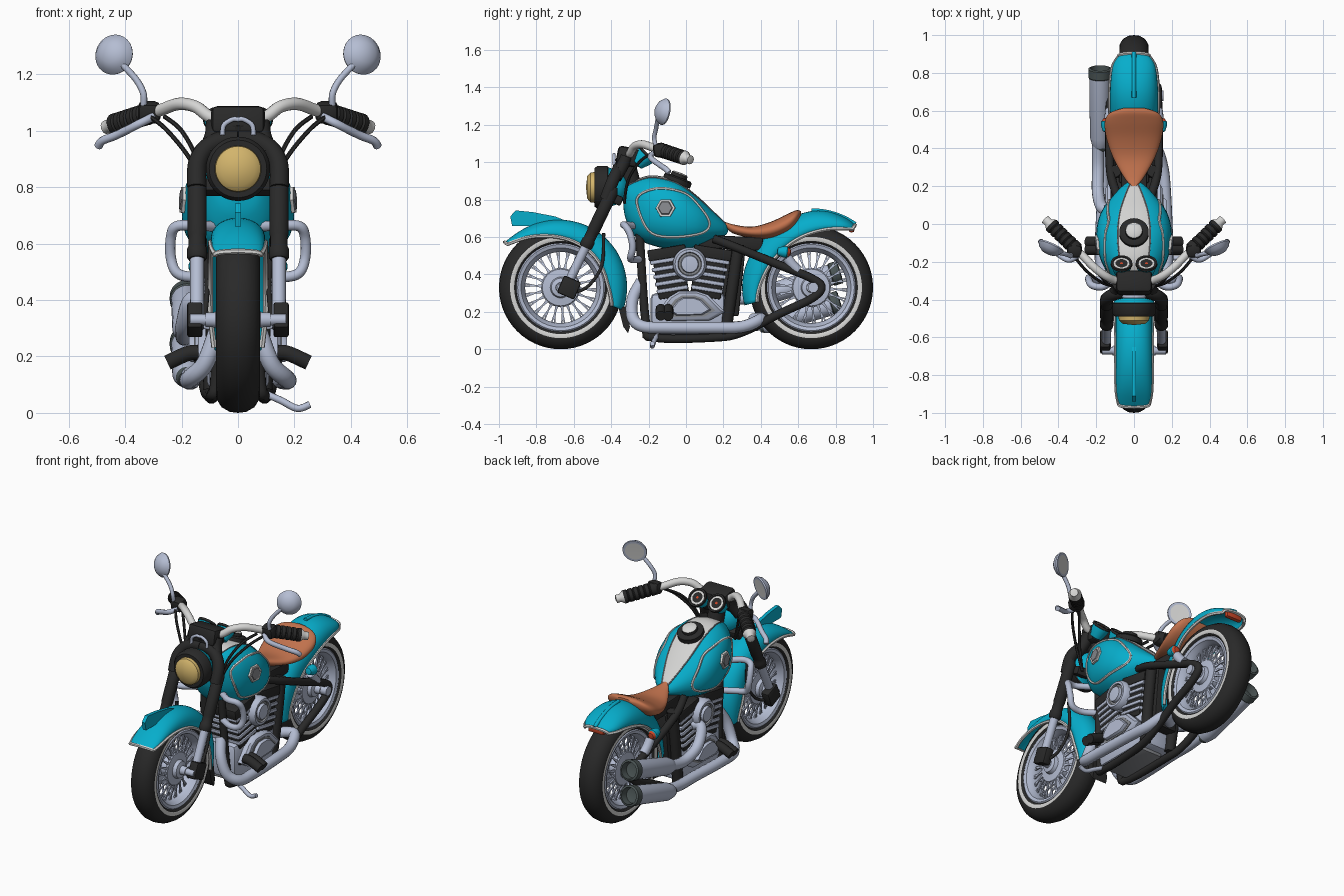
import bpy, bmesh, math
from mathutils import Vector, Matrix
from mathutils.bvhtree import BVHTree

if "Cube" in bpy.data.objects:
    bpy.data.objects.remove(bpy.data.objects["Cube"])

COL = dict(teal=(.002, .42, .60), black=(.022, .022, .022), chrome=(.46, .51, .65), white=(.66, .66, .65),
           brown=(.54, .17, .075), yellow=(.65, .46, .15), red=(.58, .06, .02), grey=(.24, .25, .27),
           gunmetal=(.07, .09, .09))
MAT = {}
for k, c in COL.items():
    MAT[k] = bpy.data.materials.new(k)
    MAT[k].diffuse_color = (*c, 1)


def make(name, V, F, mats, idx=None, mirror=False, solid=0, angle=40):
    mats = [mats] if isinstance(mats, str) else mats
    V, F, idx, n = [tuple(v) for v in V], list(F), list(idx or [0] * len(F)), len(V)
    if mirror:
        F += [[n + i for i in reversed(f)] for f in F]
        V += [(-x, y, z) for x, y, z in V]
        idx += idx
    me = bpy.data.meshes.new(name)
    me.from_pydata(V, [], F)
    for m in mats:
        me.materials.append(MAT[m])
    for p, i in zip(me.polygons, idx):
        p.material_index = i
    bm = bmesh.new()
    bm.from_mesh(me)
    bmesh.ops.remove_doubles(bm, verts=bm.verts, dist=1e-5)
    bmesh.ops.recalc_face_normals(bm, faces=bm.faces)
    bm.to_mesh(me)
    bm.free()
    ob = bpy.data.objects.new(name, me)
    bpy.context.collection.objects.link(ob)
    if solid:
        ob.modifiers.new("thickness", 'SOLIDIFY').thickness = solid
    bpy.ops.object.select_all(action='DESELECT')
    ob.select_set(True)
    bpy.context.view_layer.objects.active = ob
    bpy.ops.object.shade_smooth_by_angle(angle=math.radians(angle))
    return ob


def spline(P, n=6, loop=False):
    N, out = len(P), []
    g = lambda k: P[k % N] if loop else P[min(max(k, 0), N - 1)]
    for i in range(N if loop else N - 1):
        for s in range(n):
            t = s / n
            out.append([.5 * (2*b + (c - a)*t + (2*a - 5*b + 4*c - d)*t*t + (3*b - a - 3*c + d)*t**3)
                        for a, b, c, d in zip(g(i - 1), g(i), g(i + 1), g(i + 2))])
    return out if loop else out + [list(P[-1])]


def skin(name, rings, mats, closed=True, caps=True, loop=False, pick=None, **kw):
    m, R = len(rings[0]), len(rings)
    F, idx = [], []
    for i in range(R if loop else R - 1):
        for j in range(m if closed else m - 1):
            a, b = i * m, (i + 1) % R * m
            F.append([a + j, a + (j + 1) % m, b + (j + 1) % m, b + j])
            idx.append(pick(i, j) if pick else 0)
    if caps and closed and not loop:
        F += [list(range(m)), list(range((R - 1) * m, R * m))]
        idx += [idx[0], idx[-1]]
    return make(name, [v for r in rings for v in r], F, mats, idx, **kw)


def tube(name, pts, r, mat, n=6, seg=10, loop=False, **kw):
    P = [Vector(p) for p in (spline(pts, n, loop) if n > 1 else pts)]
    N, rings, q, old = len(P), [], None, None
    for i, p in enumerate(P):
        t = (P[(i + 1) % N] - P[i - 1]) if loop else (P[min(i + 1, N - 1)] - P[max(i - 1, 0)])
        q = old.rotation_difference(t) @ q if q else t.to_track_quat('Z', 'Y')
        old = t
        rings.append([p + q @ Vector((r * math.cos(a), r * math.sin(a), 0))
                      for a in (math.tau * j / seg for j in range(seg))])
    return skin(name, rings, mat, loop=loop, **kw)


def lathe(name, prof, c, d, mats, seg=32, bands=None, loop=False, **kw):
    q = Vector(d).to_track_quat('Z', 'Y')
    rings = [[Vector(c) + q @ Vector((r * math.cos(math.tau * j / seg), r * math.sin(math.tau * j / seg), h))
              for j in range(seg)] for r, h in prof]
    return skin(name, rings, mats, loop=loop, pick=(lambda i, j: bands[i]) if bands else None, **kw)


def box(name, c, size, mat, rot=0, bevel=.01, **kw):
    bm = bmesh.new()
    bmesh.ops.create_cube(bm, size=1, matrix=Matrix.Diagonal((*size, 1)))
    bmesh.ops.bevel(bm, geom=bm.edges[:], offset=bevel, segments=2, affect='EDGES', profile=.5)
    bm.transform(Matrix.Translation(c) @ Matrix.Rotation(rot, 4, 'X'))
    bm.verts.index_update()
    V, F = [v.co.copy() for v in bm.verts], [[v.index for v in f.verts] for f in bm.faces]
    bm.free()
    return make(name, V, F, mat, **kw)


def prism(name, yz, xs, mat, inset=0, **kw):
    cy, cz = sum(p[0] for p in yz) / len(yz), sum(p[1] for p in yz) / len(yz)
    ring = lambda x, s: [(x, cy + (y - cy) * s, cz + (z - cz) * s) for y, z in yz]
    return skin(name, [ring(xs[0], 1), ring(xs[1], 1), ring(xs[1] + inset, 1 - 10 * inset)], mat, **kw)


def body(rows, n=2.3, seg=32):
    sgn = lambda v: math.copysign(abs(v) ** (2 / n), v)
    return [[(w * sgn(math.cos(math.tau * j / seg)), y, (t + b) / 2 + (t - b) / 2 * sgn(math.sin(math.tau * j / seg)))
             for j in range(seg)] for y, t, b, w in rows]


# wheels: tyre with white band, rim, spokes, hub
for end, cy in (("front", -.67), ("rear", .67)):
    c = (0, cy, .33)
    half = [(.33, 0), (.326, .03), (.31, .058), (.285, .074), (.271, .078), (.249, .077), (.238, .068), (.23, .05)]
    prof = [(r, -x) for r, x in reversed(half)] + half[1:]
    lathe(end + "_tyre", prof, c, (1, 0, 0), ["black", "white"], 56, loop=True,
          bands=[1 if i in (2, 11) else 0 for i in range(len(prof))])
    rim = [(.237, .066), (.23, .072), (.212, .066), (.2, .045), (.19, .02)]
    lathe(end + "_rim", rim + [(r, -x) for r, x in reversed(rim)], c, (1, 0, 0), "chrome", 56, loop=True)
    hub = [(0, .115), (.025, .115), (.027, .08), (.05, .074), (.056, .052), (.098, .046), (.105, .035), (.06, .025)]
    lathe(end + "_hub", hub + [(r, -h) for r, h in reversed(hub)], c, (1, 0, 0), "chrome")
    V, F = [], []
    for k in range(44):
        a, b = math.tau * k / 44, math.tau * (k + (.8 if k % 2 else -.8)) / 44
        for r, x, ang in ((.09, .04, a), (.2, .02, b)):
            for dx, da in ((-.004, -1), (.004, -1), (.004, 1), (-.004, 1)):
                t = ang + da * .004 / r
                V.append((x + dx, cy + r * math.cos(t), .33 + r * math.sin(t)))
        o = 8 * k
        F += [[o + j, o + (j + 1) % 4, o + 4 + (j + 1) % 4, o + 4 + j] for j in range(4)]
    make(end + "_spokes", V, F, "chrome", mirror=True)


# fenders: arched sheet swept round the wheel, with light edge trim
def fender(name, cy, rows):
    rings = []
    for a, rc, re, w in spline(rows, 6):
        a, ring = math.radians(a), []
        for k in range(17):
            t = (k / 8 - 1) * math.pi / 2
            r = re + (rc - re) * max(math.cos(t), 0) ** .75
            ring.append((w * math.sin(t), cy + r * math.cos(a), .33 + r * math.sin(a)))
        rings.append(ring)
    skin(name, rings, "teal", closed=False, solid=.008)
    edge = [r[16] for r in rings]
    tube(name + "_trim", edge + rings[-1][15:7:-1], .010, "white", n=1, seg=6, mirror=True)


fender("front_fender", -.67, [(-20, .355, .29, .085), (5, .355, .25, .098), (40, .357, .245, .098),
       (75, .36, .255, .097), (105, .365, .285, .097), (130, .375, .335, .093), (141, .385, .367, .08)])
fender("rear_fender", .67, [(195, .37, .30, .09), (165, .37, .26, .10), (135, .37, .25, .11),
       (110, .385, .265, .126), (85, .413, .30, .128), (64, .415, .35, .115), (55, .408, .38, .08)])
prism("front_fender_fin", [(-.93, .66), (-.94, .71), (-.91, .742), (-.82, .733), (-.70, .71), (-.60, .67),
      (-.54, .63), (-.62, .64), (-.8, .66)], (-.011, .011), "teal")
tube("rear_fender_ridge", [(0, .67 + .412 * math.cos(a), .33 + .412 * math.sin(a)) for a in
     (math.radians(d) for d in range(90, 54, -7))], .012, "teal")
prism("mud_flap", [(-.36, .22), (-.315, .23), (-.30, .12), (-.31, .085), (-.335, .12)], (-.05, .05), "black")
box("tail_light", (0, .885, .645), (.11, .03, .04), "red")
lathe("rear_signals", [(0, -.045), (.02, -.04), (.03, -.01), (.031, .01), (.026, .014), (.018, .028), (0, .032)],
      (.145, .53, .52), (0, 1, -.1), ["teal", "red"], 20, bands=[0, 0, 0, 0, 1, 1], mirror=True)
tube("signal_brackets", [(.13, .54, .49), (.128, .57, .45), (.125, .60, .42)], .028, "chrome", mirror=True)

# fuel tank with light centre stripe, pinstripe and plain badge
tank = body(spline([(-.335, .81, .76, .02), (-.32, .87, .69, .08), (-.27, .905, .60, .13), (-.18, .93, .555, .18),
                    (-.05, .90, .532, .20), (.06, .82, .55, .175), (.15, .735, .585, .11), (.21, .675, .61, .05),
                    (.225, .65, .63, .015)], 6))
ob = skin("fuel_tank", tank, ["teal", "white"], pick=lambda i, j: int(6 <= j <= 9))
tube("tank_stripe_edge", [r[6] for r in tank[3:-2]], .004, "grey", n=1, seg=6, mirror=True)
bvh = BVHTree.FromPolygons([v.co for v in ob.data.vertices], [list(p.vertices) for p in ob.data.polygons])
side = lambda y, z: bvh.ray_cast(Vector((1, y, z)), Vector((-1, 0, 0)))[0]
line = spline([(-.26, .77), (-.24, .83), (-.14, .86), (-.01, .835), (.07, .765), (.125, .675), (.08, .62),
               (-.09, .60), (-.2, .635)], 5, True)
tube("tank_pinstripe", [p for p in (side(*q) for q in line) if p], .008, "white", n=1, seg=6, loop=True, mirror=True)
p, nrm = bvh.ray_cast(Vector((1, -.11, .755)), Vector((-1, 0, 0)))[:2]
lathe("tank_badge", [(0, .012), (.036, .012), (.04, .008), (.052, .008), (.054, -.006), (0, -.006)], p,
      nrm if nrm.x > 0 else -nrm, ["grey", "white"], 6, bands=[0, 0, 1, 1, 1], mirror=True)
lathe("filler_cap", [(.078, -.02), (.078, .008), (.068, .016), (.046, .016), (.044, .034), (.036, .04), (0, .042)],
      (0, -.045, .905), (0, .38, 1), ["black", "white"], bands=[0, 0, 0, 0, 1, 1])

# seat
skin("seat", body(spline([(.2, .685, .665, .015), (.25, .668, .62, .055), (.35, .655, .595, .11),
     (.45, .68, .59, .145), (.54, .722, .62, .155), (.59, .743, .665, .125), (.615, .738, .71, .05)], 5)), "brown")
box("under_seat_frame", (0, .24, .57), (.14, .34, .07), "black", rot=-.05)

# frame
tube("swing_frame", [(.09, .15, .59), (.125, .28, .54), (.13, .5, .45), (.126, .67, .38), (.124, .725, .33),
     (.124, .67, .27), (.124, .5, .19), (.115, .3, .09), (.10, .15, .062), (.09, -.17, .062), (.075, -.215, .14),
     (.06, -.25, .64)], .023, "black", mirror=True)
tube("seat_post", [(.10, .28, .56), (.10, .25, .35), (.09, .21, .08)], .032, "black", mirror=True)
box("oil_tank", (0, .25, .36), (.16, .10, .36), "black", rot=-.1)
tube("steering_neck", [(0, -.22, .66), (0, -.29, .88), (0, -.33, 1.03)], .05, "black", seg=16)

# engine: case, V of finned cylinders, side covers
box("engine_case", (0, .01, .19), (.22, .40, .22), "chrome", bevel=.03)
box("skid_plate", (0, .0, .075), (.15, .32, .03), "grey")
for nm, s in (("front", -1), ("rear", 1)):
    for k in range(6):
        d = .05 + k * .039
        top = k == 5
        box(f"{nm}_cylinder_{'head' if top else 'fin_%d' % k}", (0, .02 + s * (.085 + d * .15), .27 + d),
            (.25, .205 if top else .17 + .006 * k, .06 if top else .022), "black" if top else "chrome",
            rot=-s * .16, bevel=.007)
    box(nm + "_cylinder_core", (0, .02 + s * .10, .385), (.232, .165, .22), "black", rot=-s * .16)
tri = [(-.16, .19), (-.10, .15), (.13, .155), (.21, .20), (.12, .29), (.06, .31), (-.04, .31), (-.09, .28)]
shrink = lambda s: [(.02 + (y - .02) * s, .225 + (z - .225) * s) for y, z in tri]
prism("engine_side_cover", tri, (.10, .14), "chrome", inset=.012, mirror=True)
prism("engine_cover_groove", shrink(.72), (.14, .156), "grey", mirror=True)
prism("engine_cover_panel", shrink(.6), (.15, .164), "chrome", inset=.01, mirror=True)
lathe("air_cleaner", [(.05, -.06), (.085, -.05), (.09, 0), (.078, .02), (.064, .02), (.06, .01), (.048, .01),
      (.044, .026), (0, .03)], (.14, .02, .455), (1, 0, 0), ["chrome", "grey"], bands=[0, 0, 0, 0, 1, 1, 0, 0],
      mirror=True)

# exhausts: header on each side, two stacked silencers on the left
head = [(.05, -.24, .36), (.08, -.285, .27), (.12, -.285, .17), (.17, -.23, .122), (.175, -.1, .115), (.165, .15, .115)]
tube("right_exhaust", head + [(.15, .3, .12), (.11, .4, .16), (.03, .36, .16)], .032, "chrome", seg=14)
tube("left_exhaust", [(-x, y, z) for x, y, z in head] + [(-.17, .3, .12), (-.17, .45, .14)], .032, "chrome", seg=14)
tube("upper_exhaust", [(-.08, .10, .40), (-.16, .08, .40), (-.19, .16, .31), (-.19, .3, .27), (-.19, .45, .30)],
     .032, "chrome", seg=14)
for nm, z in (("upper", .285), ("lower", .125)):
    lathe(nm + "_silencer", [(.03, -.02), (.04, 0), (.053, .05), (.057, .38), (.062, .385), (.062, .43), (.05, .435),
          (.045, .39), (0, .38)], (-.18, .41, z), (0, .42, .13), ["chrome", "gunmetal"],
          bands=[1, 0, 0, 1, 1, 1, 1, 1])

# front fork
a, b = Vector((.145, -.655, .30)), Vector((.145, -.325, .99))
lathe("fork_lower", [(0, 0), (.024, 0), (.025, .34), (0, .34)], a, b - a, "chrome", 20, mirror=True)
lathe("fork_upper", [(0, .27), (.03, .27), (.036, .28), (.036, .31), (.031, .32), (.031, .36), (.034, .37),
      (.034, .60), (.02, .63), (0, .63)], a, b - a, "black", 20, mirror=True)
box("axle_clamp", (.153, -.625, .33), (.055, .10, .10), "black", rot=-.4, mirror=True)
lathe("front_axle", [(0, 0), (.02, 0), (.02, .17), (0, .17)], (0, -.67, .33), (1, 0, 0), "chrome", 16, mirror=True)
lathe("rear_axle", [(0, 0), (.028, 0), (.028, .155), (0, .155)], (0, .68, .33), (1, 0, 0), "chrome", 16, mirror=True)
tube("fork_shoulder", [(.146, -.43, .80), (.144, -.40, .88), (.115, -.375, .935), (.06, -.36, .965), (0, -.36, .97)],
     .034, "black", mirror=True)
box("lower_fork_bridge", (0, -.37, .80), (.26, .06, .05), "black", rot=-.4)
box("top_clamp", (0, -.31, 1.03), (.19, .12, .10), "black", rot=-.2, bevel=.02)
tube("upper_fork_tubes", [(.11, -.375, .92), (.085, -.34, .98), (.08, -.32, 1.03)], .034, "black", mirror=True)
tube("clamp_hoop", [(.055, -.385, .985), (.05, -.385, 1.02), (.02, -.385, 1.04), (0, -.385, 1.04)], .009, "chrome",
     mirror=True)
tube("brake_hose", [(.12, -.44, .62), (.11, -.45, .45), (.12, -.52, .34), (.14, -.6, .30)], .009, "black", mirror=True)

# headlight
lathe("headlight", [(0, -.09), (.05, -.085), (.085, -.05), (.098, -.01), (.108, .015), (.114, .02), (.114, .075),
      (.102, .09), (.082, .09), (.080, .11), (.06, .128), (0, .135)], (0, -.40, .865), (0, -1, 0),
      ["teal", "black", "yellow"], 36, bands=[0, 0, 0, 0, 1, 1, 1, 1, 2, 2, 2])

# handlebar, grips, levers, mirrors, gauges, cables
tube("handlebar", [(0, -.31, 1.04), (.09, -.30, 1.045), (.15, -.275, 1.085), (.21, -.23, 1.095), (.27, -.17, 1.075),
     (.33, -.115, 1.055)], .022, "white", seg=14, mirror=True)
ridges = [(0, 0), (.038, 0), (.040, .03)]
for k in range(5):
    ridges += [(.033, .036 + k * .032), (.039, .042 + k * .032), (.039, .062 + k * .032)]
lathe("grips", ridges + [(.024, .21), (.024, .235), (0, .24)], (.305, -.135, 1.065), (.155, .15, -.05),
      ["black", "white"], 20, bands=[0] * 17 + [1] * 3, mirror=True)
box("switch_housing", (.315, -.14, 1.065), (.08, .07, .075), "black", rot=.2, bevel=.02, mirror=True)
tube("levers", [(.30, -.17, 1.05), (.35, -.19, 1.025), (.43, -.14, .985), (.48, -.11, .965), (.495, -.09, .945)],
     .015, "chrome", mirror=True)
tube("mirror_stems", [(.335, -.16, 1.08), (.335, -.17, 1.13), (.36, -.16, 1.18), (.41, -.15, 1.235)], .012, "chrome",
     mirror=True)
lathe("mirrors", [(0, -.045), (.035, -.038), (.058, -.022), (.072, 0), (.07, .008), (.056, .008), (0, .006)],
      (.44, -.12, 1.27), (-.45, 1, -.2), ["chrome", "white"], bands=[0, 0, 0, 0, 0, 1], mirror=True)
lathe("gauges", [(0, -.075), (.035, -.065), (.05, -.02), (.053, 0), (.058, .002), (.056, .015), (.046, .015),
      (.043, .01), (.032, .01), (.008, .01), (0, .011)], (.066, -.215, 1.035), (0, .75, .7),
      ["teal", "black", "white", "red"], 28, bands=[0, 0, 0, 1, 1, 1, 1, 2, 1, 3], mirror=True)
for nm, o in (("outer", 0), ("inner", .05)):
    tube(nm + "_cable", [(.31 - o, -.18, 1.05), (.25 - o, -.25, 1.0), (.17 - o / 2, -.31, .90), (.11, -.33, .78)],
         .008, "black", seg=6, mirror=True)

# crash bars, pegs, side stand
tube("crash_bars", [(.08, -.27, .66), (.16, -.33, .665), (.22, -.325, .66), (.238, -.30, .62), (.238, -.285, .55),
     (.215, -.295, .495), (.15, -.29, .48), (.06, -.24, .48)], .019, "chrome", mirror=True)
for k, y in enumerate((-.135, -.095)):
    tube("foot_peg_%d" % k, [(.14, y, .215), (.18, y, .21), (.25, y, .178)], .028, "black", mirror=True)
tube("peg_arms", [(.08, -.15, .17), (.13, -.13, .19), (.17, -.11, .205)], .014, "black", mirror=True)
tube("side_stand", [(.07, -.15, .08), (.15, -.17, .045), (.21, -.18, .016), (.255, -.18, .03)], .013, "chrome")

for m in bpy.data.materials:
    if m.users and not m.is_grease_pencil:
        m.use_nodes = True
        m.node_tree.nodes["Principled BSDF"].inputs["Base Color"].default_value = m.diffuse_color
